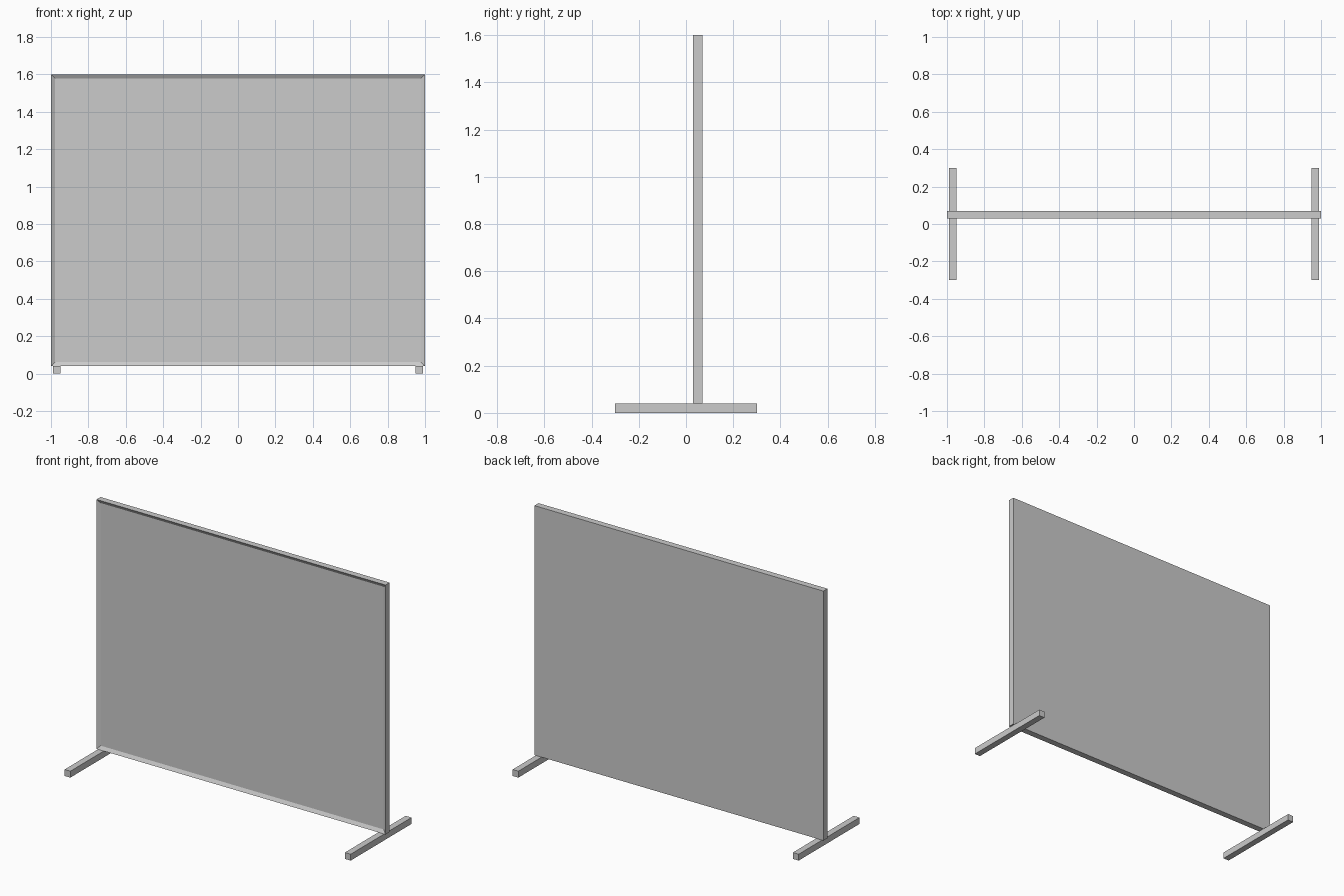
import bpy, bmesh
from mathutils import Vector

if "Cube" in bpy.data.objects:
    bpy.data.objects.remove(bpy.data.objects["Cube"])


def box(name, lo, hi):
    lo, hi = Vector(lo), Vector(hi)
    bm = bmesh.new()
    bmesh.ops.create_cube(bm, size=1)
    bmesh.ops.scale(bm, vec=hi - lo, verts=bm.verts)
    bmesh.ops.translate(bm, vec=(lo + hi) / 2, verts=bm.verts)
    return bm


def finish(bm, name):
    mesh = bpy.data.meshes.new(name)
    bm.to_mesh(mesh)
    bm.free()
    obj = bpy.data.objects.new(name, mesh)
    bpy.context.collection.objects.link(obj)
    return obj


# Board with a thin raised rim around a shallow recess in the front face
board = box("board", (-1, 0.03, 0.04), (1, 0.07, 1.6))
board.normal_update()
front = min(board.faces, key=lambda f: f.calc_center_median().y)
bmesh.ops.inset_region(board, faces=[front], thickness=0.03)
bmesh.ops.translate(board, vec=(0, 0.012, 0), verts=front.verts)
finish(board, "board")

# Floor feet, one under each end
for side, name in ((-1, "left_foot"), (1, "right_foot")):
    cx = side * 0.97
    finish(box(name, (cx - 0.02, -0.3, 0), (cx + 0.02, 0.3, 0.04)), name)
